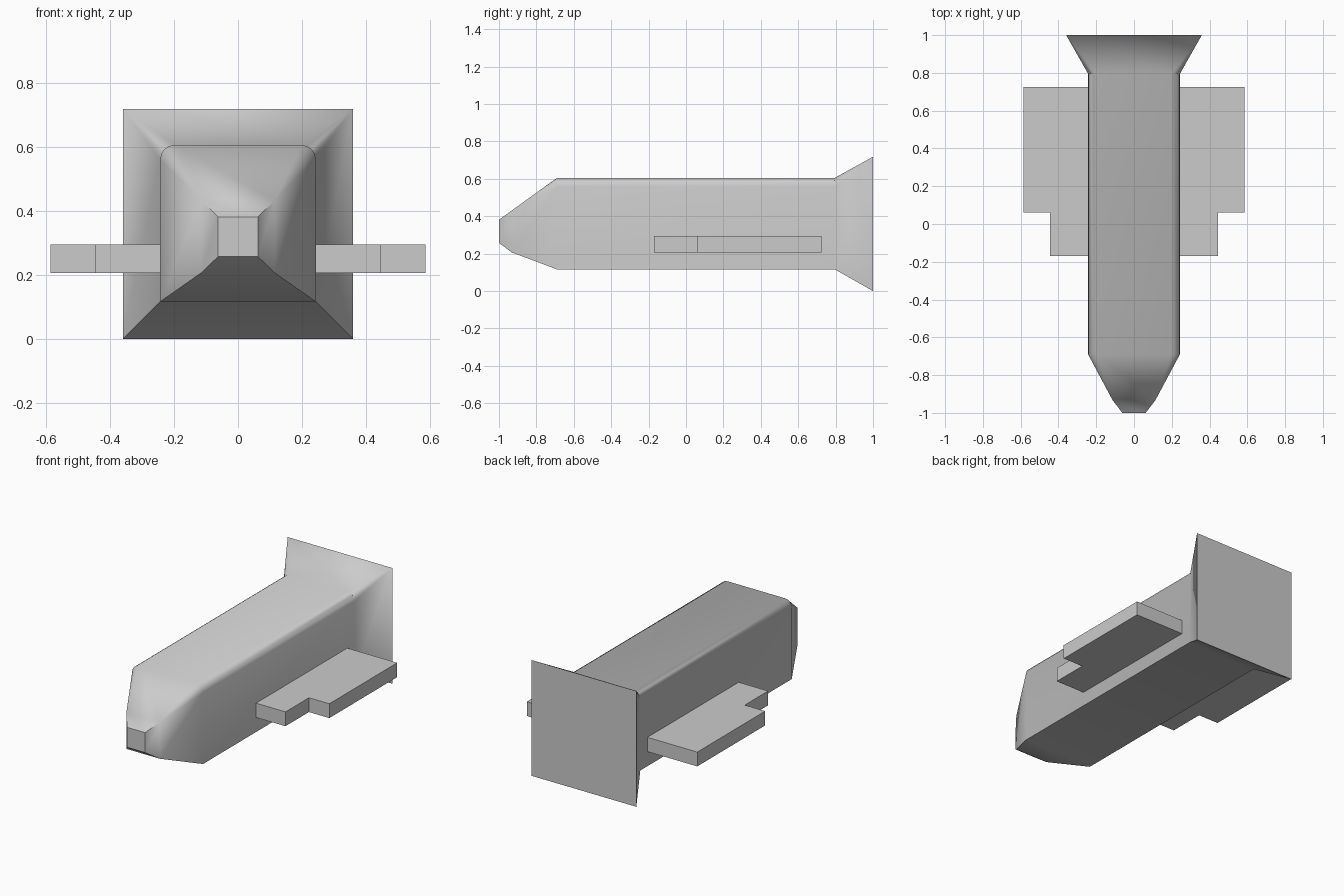
import bpy, bmesh
from math import radians, sin, cos, pi

if "Cube" in bpy.data.objects:
    bpy.data.objects.remove(bpy.data.objects["Cube"])


def finish(bm, name, smooth=None):
    bmesh.ops.remove_doubles(bm, verts=bm.verts, dist=1e-5)
    bmesh.ops.recalc_face_normals(bm, faces=bm.faces)
    mesh = bpy.data.meshes.new(name)
    bm.to_mesh(mesh)
    bm.free()
    obj = bpy.data.objects.new(name, mesh)
    bpy.context.collection.objects.link(obj)
    if smooth:
        bpy.ops.object.select_all(action='DESELECT')
        obj.select_set(True)
        bpy.context.view_layer.objects.active = obj
        bpy.ops.object.shade_smooth_by_angle(angle=radians(smooth))
    return obj


def section(y, half, bottom, top, r, steps=4):
    """Rectangle with square bottom corners and rounded top corners."""
    right = [(half - r + r * cos(a), y, top - r + r * sin(a))
             for a in (pi / 2 * i / steps for i in range(steps + 1))]
    left = [(-x, y, z) for x, y, z in reversed(right)]
    return [(half, y, bottom)] + right + left + [(-half, y, bottom)]


# Hull: lofted from the blunt nose to the flared tail
stations = [(-1.0, 0.062, 0.257, 0.381, 0.0),
            (-0.93, 0.115, 0.206, 0.432, 0.0),
            (-0.69, 0.243, 0.116, 0.605, 0.045),
            (0.795, 0.243, 0.116, 0.605, 0.045),
            (1.0, 0.359, 0.0, 0.718, 0.0)]
bm = bmesh.new()
rings = [[bm.verts.new(p) for p in section(*s)] for s in stations]
for a, b in zip(rings, rings[1:]):
    for i in range(len(a)):
        j = (i + 1) % len(a)
        bm.faces.new((a[i], a[j], b[j], b[i]))
bm.faces.new(rings[0])
bm.faces.new(rings[-1])
finish(bm, "hull", 40)

# Wings: stepped flat slabs, mirrored to both sides
bm = bmesh.new()
outline = [(0.235, -0.17), (0.445, -0.17), (0.445, 0.06),
           (0.585, 0.06), (0.585, 0.725), (0.235, 0.725)]
face = bm.faces.new([bm.verts.new((x, y, 0.206)) for x, y in outline])
up = bmesh.ops.extrude_face_region(bm, geom=[face], use_keep_orig=True)["geom"]
bmesh.ops.translate(bm, vec=(0, 0, 0.089),
                    verts=[v for v in up if isinstance(v, bmesh.types.BMVert)])
wings = finish(bm, "wings")
wings.modifiers.new("mirror", 'MIRROR').use_axis = (True, False, False)
